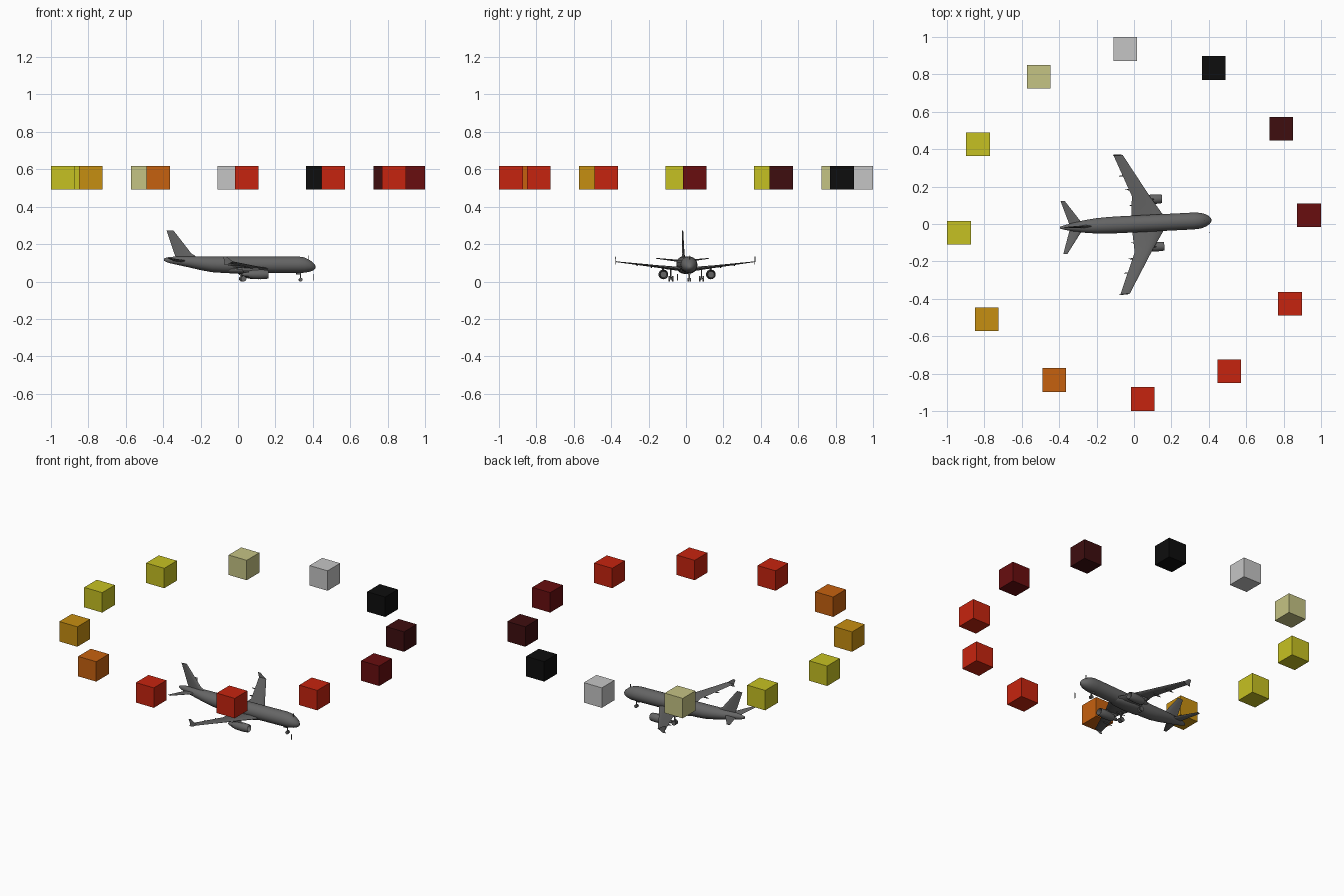
import bpy
import bmesh
import math
from mathutils import Matrix

if "Cube" in bpy.data.objects:
    bpy.data.objects.remove(bpy.data.objects["Cube"], do_unlink=True)

YAW = math.radians(2.9)


def material(name, code):
    """Flat material from an sRGB hex code."""
    srgb = [int(code[i:i + 2], 16) / 255 for i in (0, 2, 4)]
    lin = [c / 12.92 if c < 0.04 else ((c + 0.055) / 1.055) ** 2.4 for c in srgb]
    mat = bpy.data.materials.new(name)
    mat.use_nodes = True
    mat.diffuse_color = (*lin, 1)
    bsdf = next(n for n in mat.node_tree.nodes if n.type == "BSDF_PRINCIPLED")
    bsdf.inputs["Base Color"].default_value = (*lin, 1)
    bsdf.inputs["Roughness"].default_value = 0.7
    return mat


def finish(name, bm, mat, smooth=False, yaw=YAW):
    bmesh.ops.recalc_face_normals(bm, faces=bm.faces)
    mesh = bpy.data.meshes.new(name)
    bm.to_mesh(mesh)
    bm.free()
    mesh.materials.append(mat)
    obj = bpy.data.objects.new(name, mesh)
    bpy.context.collection.objects.link(obj)
    obj.rotation_euler.z = yaw
    if smooth:
        bpy.ops.object.select_all(action="DESELECT")
        obj.select_set(True)
        bpy.context.view_layer.objects.active = obj
        bpy.ops.object.shade_smooth_by_angle(angle=math.radians(40))
    return obj


def loft(name, rings, mat, smooth=True):
    """Skin a list of equal-length rings and cap both ends."""
    bm = bmesh.new()
    loops = [[bm.verts.new(p) for p in ring] for ring in rings]
    n = len(loops[0])
    for a, b in zip(loops, loops[1:]):
        for i in range(n):
            j = (i + 1) % n
            bm.faces.new((a[i], a[j], b[j], b[i]))
    bm.faces.new(loops[0])
    bm.faces.new(loops[-1])
    return finish(name, bm, mat, smooth)


def body(name, stations, mat, y=0, sides=24):
    """Round body along x; stations are (x, centre z, half width, half height)."""
    turn = [2 * math.pi * i / sides for i in range(sides)]
    return loft(name, [[(x, y + w * math.cos(t), z + h * math.sin(t)) for t in turn]
                       for x, z, w, h in stations], mat)


# Chord fraction and half thickness of the aerofoil
FOIL = [(0, 0), (0.06, 0.6), (0.3, 1), (0.65, 0.6), (1, 0.03)]
FOIL += [(c, -t) for c, t in FOIL[3:0:-1]]


def surface(name, sections, mat, upright=False):
    """Flying surface; sections are (span, leading x, trailing x, offset, half thickness)."""
    rings = []
    for s, lead, trail, off, thick in sections:
        pts = [(lead + (trail - lead) * c, off + thick * t) for c, t in FOIL]
        rings.append([(x, d, s) if upright else (x, s, d) for x, d in pts])
    return loft(name, rings, mat)


def box(name, centre, size, mat, yaw=YAW):
    bm = bmesh.new()
    bmesh.ops.create_cube(bm, size=1, matrix=Matrix.Translation(centre) @ Matrix.Diagonal((*size, 1)))
    return finish(name, bm, mat, yaw=yaw)


def wheel(name, x, y, radius, width, mat):
    bm = bmesh.new()
    bmesh.ops.create_cone(bm, cap_ends=True, segments=16, radius1=radius, radius2=radius, depth=width,
                          matrix=Matrix.Translation((x, y, radius)) @ Matrix.Rotation(math.pi / 2, 4, "X"))
    return finish(name, bm, mat, smooth=True)


grey = material("airframe grey", "656565")
red = material("red", "C6240F")
yellow = material("yellow", "C6C122")
ring_colours = [
    material("dark red", "680D0F"), material("maroon", "3E0D0F"), material("black", "0D0D0D"),
    material("light grey", "C5C5C5"), material("khaki", "C5C384"), yellow, yellow,
    material("amber", "C68E11"), material("orange", "C6610F"), red, red, red]

# Ring of floating cubes
for k, mat in enumerate(ring_colours):
    angle = YAW + k * math.pi / 6
    cube = box(f"ring_cube_{k + 1}", (0, 0, 0), (0.126, 0.126, 0.126), mat, yaw=0)
    cube.location = (0.937 * math.cos(angle), 0.937 * math.sin(angle), 0.555)

# Fuselage, belly fairing and tail fin
body("fuselage", [
    (-0.396, 0.117, 0.005, 0.007), (-0.37, 0.115, 0.013, 0.016), (-0.32, 0.111, 0.024, 0.023),
    (-0.26, 0.105, 0.034, 0.03), (-0.2, 0.098, 0.041, 0.037), (-0.14, 0.092, 0.044, 0.042),
    (-0.08, 0.09, 0.045, 0.044), (0.32, 0.09, 0.045, 0.044), (0.355, 0.088, 0.042, 0.041),
    (0.382, 0.084, 0.034, 0.032), (0.402, 0.08, 0.022, 0.021), (0.412, 0.078, 0.011, 0.011),
    (0.416, 0.077, 0.002, 0.002)], grey)
body("belly_fairing", [
    (-0.09, 0.066, 0.01, 0.012), (-0.04, 0.064, 0.038, 0.021), (0.04, 0.063, 0.046, 0.023),
    (0.13, 0.063, 0.044, 0.022), (0.19, 0.066, 0.015, 0.014)], grey)
surface("tail_fin", [
    (0.115, -0.215, -0.335, 0, 0.007), (0.138, -0.23, -0.336, 0, 0.007), (0.15, -0.25, -0.341, 0, 0.006),
    (0.272, -0.345, -0.382, 0, 0.003)], grey, upright=True)

for side, s in (("left", 1), ("right", -1)):
    # Wings with tip fences and flap track fairings
    surface(f"{side}_wing", [
        (0, 0.18, -0.012, 0.066, 0.012), (s * 0.045, 0.155, -0.011, 0.068, 0.011),
        (s * 0.15, 0.088, -0.004, 0.08, 0.007), (s * 0.372, -0.042, -0.091, 0.106, 0.002)], grey)
    surface(f"{side}_wing_fence", [
        (0.09, -0.075, -0.095, s * 0.372, 0.0015), (0.106, -0.045, -0.091, s * 0.372, 0.002),
        (0.135, -0.083, -0.1, s * 0.374, 0.0015)], grey, upright=True)
    for i, (x, y, z) in enumerate([(0, 0.1, 0.068), (-0.018, 0.185, 0.078), (-0.047, 0.26, 0.088)]):
        body(f"{side}_flap_fairing_{i + 1}", [
            (x - 0.02, z, 0.001, 0.001), (x, z, 0.004, 0.005), (x + 0.03, z, 0.004, 0.005),
            (x + 0.05, z + 0.002, 0.001, 0.001)], grey, y=s * y, sides=8)

    # Tailplane
    surface(f"{side}_tailplane", [
        (0, -0.262, -0.347, 0.109, 0.006), (s * 0.02, -0.278, -0.347, 0.11, 0.006),
        (s * 0.142, -0.364, -0.386, 0.124, 0.002)], grey)

    # Engine nacelle with hollow intake, exhaust cone and pylon
    body(f"{side}_engine", [
        (x, 0.038, r, r) for x, r in
        [(0.13, 0.017), (0.151, 0.019), (0.156, 0.021), (0.148, 0.024), (0.115, 0.026),
         (0.075, 0.024), (0.05, 0.019), (0.049, 0.013), (0.025, 0.01), (0.012, 0.002)]],
        grey, y=s * 0.127)
    surface(f"{side}_engine_pylon", [
        (0.055, 0.13, 0.02, s * 0.127, 0.005), (0.078, 0.09, 0.01, s * 0.127, 0.004)], grey, upright=True)

    # Main landing gear
    box(f"{side}_main_strut", (0.025, s * 0.082, 0.042), (0.007, 0.007, 0.06), grey)
    box(f"{side}_main_axle", (0.025, s * 0.082, 0.015), (0.005, 0.024, 0.005), grey)
    for i, off in enumerate((-0.009, 0.009)):
        wheel(f"{side}_main_wheel_{i + 1}", 0.025, s * 0.082 + off, 0.015, 0.008, grey)
        wheel(f"{side}_nose_wheel_{i + 1}", 0.335, s * (0.004 + 0.003 * i), 0.01, 0.004, grey)

# Nose gear strut and door
box("nose_strut", (0.335, 0, 0.033), (0.006, 0.006, 0.046), grey)
box("nose_gear_door", (0.322, 0, 0.044), (0.02, 0.012, 0.012), grey)

# Slim marker posts by the nose and over the cockpit
box("ground_post", (0.402, -0.066, 0.022), (0.004, 0.004, 0.034), grey)
box("roof_aerial", (0.376, 0, 0.122), (0.003, 0.003, 0.034), grey)
